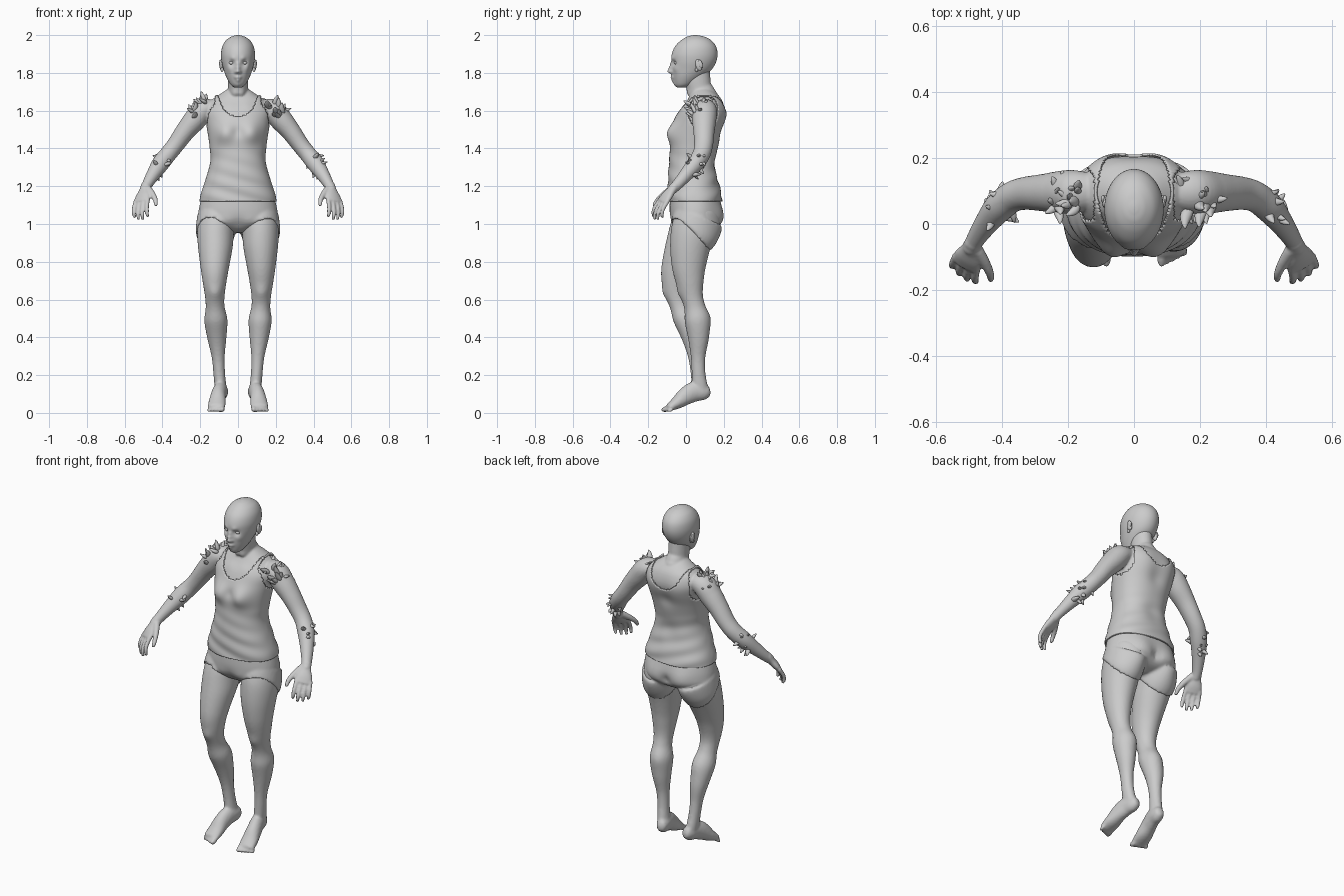
import bpy, bmesh, math, random
from mathutils import Vector, Matrix

if "Cube" in bpy.data.objects:
    bpy.data.objects.remove(bpy.data.objects["Cube"])

clay = bpy.data.materials.new("light_grey_clay")
clay.use_nodes = True
GREY = (.6, .6, .6, 1)
clay.diffuse_color = GREY
clay.node_tree.nodes["Principled BSDF"].inputs["Base Color"].default_value = GREY

Y, Z = Vector((0, 1, 0)), Vector((0, 0, 1))
SIDES = (("left", 1), ("right", -1))


def finish(name, bm):
    bmesh.ops.recalc_face_normals(bm, faces=bm.faces)
    for f in bm.faces:
        f.smooth = True
    mesh = bpy.data.meshes.new(name)
    bm.to_mesh(mesh)
    bm.free()
    mesh.materials.append(clay)
    obj = bpy.data.objects.new(name, mesh)
    bpy.context.collection.objects.link(obj)
    return obj


def fuse(name, parts, voxel, rounds):
    """Melt overlapping closed parts into one smooth surface."""
    bm = bmesh.new()
    for part in parts:
        bm.from_mesh(part.data)
        bpy.data.objects.remove(part)
    obj = finish(name, bm)
    melt = obj.modifiers.new("melt", "REMESH")
    melt.mode = "VOXEL"
    melt.voxel_size = voxel
    melt.use_smooth_shade = True
    soften = obj.modifiers.new("soften", "SMOOTH")
    soften.iterations = rounds


def spline(rows, steps):
    """Smoothly resample rows of numbers."""
    out = []
    last = len(rows) - 1
    for i in range(last):
        a, b, c, d = (rows[min(max(i + k, 0), last)] for k in (-1, 0, 1, 2))
        for j in range(steps):
            t = j / steps
            out.append([q + t / 2 * (r - p + t * (2*p - 5*q + 4*r - s + t * (3*(q - r) + s - p)))
                        for p, q, r, s in zip(a, b, c, d)])
    return out + [list(rows[-1])]


def tube(name, rows, hint=Y, n=32, steps=6, s=1, power=1, dome=.6, level=False, warp=None, cut=None):
    """Loft ellipses (x, y, z, width radius, radius along hint)."""
    rows = spline(rows, steps)
    mids = [Vector(r[:3]) for r in rows]
    rings = []
    for i, r in enumerate(rows):
        t = Z if level else (mids[min(i + 1, len(rows) - 1)] - mids[max(i - 1, 0)]).normalized()
        v = (hint - t * hint.dot(t)).normalized()
        rings.append((mids[i], t, t.cross(v), v, r[3], r[4]))
    if dome:
        def caps(ring, sign):
            c, t, u, v, a, b = ring
            return [(c + t * sign * min(a, b) * dome * math.sin(k), t, u, v,
                     a * math.cos(k), b * math.cos(k)) for k in (.4, .8, 1.15, 1.4)]
        rings = caps(rings[0], -1)[::-1] + rings + caps(rings[-1], 1)
    bm = bmesh.new()
    grid = []
    for c, t, u, v, a, b in rings:
        loop = []
        for k in range(n):
            ang = math.tau * k / n
            co, si = math.cos(ang), math.sin(ang)
            p = c + u * a * math.copysign(abs(co) ** power, co) + v * b * math.copysign(abs(si) ** power, si)
            if warp:
                p = warp(p)
            loop.append(bm.verts.new((p.x * s, p.y, p.z)))
        grid.append(loop)
    for lo, hi in zip(grid, grid[1:]):
        for k in range(n):
            bm.faces.new((lo[k], lo[k - 1], hi[k - 1], hi[k]))
    if cut:
        gone = [f for f in bm.faces if cut(f.calc_center_median())]
        bmesh.ops.delete(bm, geom=gone, context="FACES")
    else:
        bm.faces.new(grid[0])
        bm.faces.new(grid[-1])
    return finish(name, bm)


def stack(name, rows, grow=0, **options):
    """Loft level rings from (z, half width, front y, back y)."""
    return tube(name, [(0, (f + b) / 2, z, w + grow, (b - f) / 2 + grow) for z, w, f, b in rows],
                dome=0, level=True, **options)


def bumps(table):
    """Soft mirrored pushes: x, y, z, radius, push along y."""
    def warp(p):
        push = 0
        for x, y, z, rad, dy in table:
            for sx in ((1, -1) if x else (1,)):
                push += dy * math.exp(-(p - Vector((x * sx, y, z))).length_squared / rad ** 2)
        return p + Y * push
    return warp


def ball(name, centre, size, turn=0, s=1):
    bm = bmesh.new()
    place = Matrix.Translation((centre[0] * s, centre[1], centre[2]))
    bmesh.ops.create_uvsphere(bm, u_segments=20, v_segments=12, radius=1,
                              matrix=place @ Matrix.Rotation(turn, 4, "X") @ Matrix.Diagonal((*size, 1)))
    return finish(name, bm)


# Torso and vest
TORSO = [(1.12, .198, -.09, .185), (1.16, .19, -.09, .18), (1.24, .164, -.088, .163),
         (1.33, .14, -.083, .152), (1.4, .143, -.078, .162), (1.47, .152, -.073, .18),
         (1.54, .164, -.058, .2), (1.6, .172, -.035, .206), (1.65, .15, 0, .196),
         (1.685, .103, .02, .172), (1.715, .058, .035, .135)]
shape = bumps([(.075, -.08, 1.485, .055, -.034), (0, -.08, 1.49, .03, .01), (.08, .2, 1.58, .06, .008),
               (0, .2, 1.5, .05, -.012), (0, .17, 1.3, .06, -.01), (.05, -.03, 1.645, .03, -.008)])


def folds(p):
    p = shape(p)
    low = max(0, min(1, (1.42 - p.z) / .2))
    p.y += math.copysign(.003, p.y - .05) * low * math.sin(p.z * 75 + p.x * 22)
    return p


def vest_opening(p):
    neck = abs(p.x) < .115 and p.z > 1.57 + .13 * (abs(p.x) / .115) ** 3
    arm = abs(p.x) > .12 and ((p.y - .09) / .08) ** 2 + ((p.z - 1.6) / .095) ** 2 < 1
    return neck or arm or p.z > 1.705


body = [stack("torso", TORSO, -.004, n=64, power=.9, warp=shape)]
vest = stack("vest", TORSO, .003, n=112, steps=7, power=.9, warp=folds, cut=vest_opening)
shell = vest.modifiers.new("cloth", "SOLIDIFY")
shell.thickness = .007
shell.offset = 0

# Head, neck and face
HEAD = [(1.722, .018, -.045, 0), (1.735, .036, -.056, .03), (1.755, .05, -.064, .06),
        (1.785, .065, -.071, .1), (1.82, .077, -.074, .138), (1.86, .087, -.077, .16),
        (1.9, .09, -.075, .167), (1.94, .083, -.058, .159), (1.972, .064, -.027, .134),
        (1.991, .037, .005, .1), (1.998, .016, .03, .07), (2, .003, .045, .055)]
FACE = [(0, -.075, 1.808, .013, -.024), (0, -.075, 1.828, .012, -.014), (0, -.075, 1.848, .011, -.007),
        (.013, -.075, 1.804, .008, -.008), (.034, -.068, 1.853, .017, .013), (.028, -.072, 1.876, .014, -.005),
        (.05, -.05, 1.82, .02, -.006), (0, -.071, 1.777, .013, -.01), (.014, -.069, 1.776, .009, -.004),
        (0, -.066, 1.76, .012, -.008), (0, -.073, 1.768, .005, .007), (0, -.06, 1.738, .018, -.006)]
stack("head", HEAD, n=96, steps=8, warp=bumps(FACE))
body.append(tube("neck", [(0, .09, 1.6, .1, .08), (0, .09, 1.66, .076, .082), (0, .083, 1.69, .06, .072),
                          (0, .07, 1.72, .053, .066), (0, .062, 1.76, .053, .068), (0, .06, 1.81, .053, .066)],
                 warp=bumps([(.022, .015, 1.69, .018, -.008), (0, .01, 1.67, .012, .008)])))

# Shorts
SHORTS = [(1.2, .17, -.078, .16), (1.13, .195, -.085, .178), (1.06, .21, -.087, .185),
          (1.01, .205, -.08, .18), (.975, .14, -.045, .15), (.955, .04, 0, .1)]
shorts = [stack("pelvis", SHORTS, n=64, power=.92,
                warp=bumps([(.095, .18, 1.04, .075, .022), (0, .2, 1.02, .03, -.022), (0, -.08, 1, .04, .012)]))]

# Limbs
LEG = [(.105, .06, 1.06, .1, .11), (.118, .04, .97, .098, .118), (.12, .022, .88, .092, .107),
       (.123, .015, .78, .077, .091), (.124, .02, .7, .064, .075), (.123, .032, .62, .052, .058),
       (.121, .046, .56, .05, .056), (.117, .06, .49, .061, .067), (.112, .066, .4, .051, .056),
       (.105, .064, .3, .035, .039), (.1, .066, .22, .031, .036), (.095, .071, .16, .031, .04),
       (.09, .078, .12, .031, .042)]
FOOT = [(.082, .112, .115, .028, .034), (.086, .09, .112, .034, .045), (.094, .045, .112, .037, .053),
        (.104, 0, .09, .04, .048), (.11, -.045, .056, .046, .035), (.115, -.088, .03, .047, .021)]
ARM = [(.13, .1, 1.615, .045, .055), (.185, .098, 1.6, .06, .066), (.23, .096, 1.55, .06, .064),
       (.28, .095, 1.49, .052, .056), (.33, .093, 1.42, .046, .05), (.37, .082, 1.37, .045, .047),
       (.41, .05, 1.32, .046, .045), (.45, 0, 1.26, .036, .036), (.48, -.045, 1.21, .028, .029),
       (.495, -.075, 1.18, .026, .025)]
knee = bumps([(.123, -.03, .635, .035, -.01), (.1, .11, .5, .04, .006), (.1, .15, 1, .06, .02)])


def right_step(p):
    """The right knee is carried forward."""
    p = knee(p)
    return p - Y * .08 * math.exp(-((p.z - .62) / .25) ** 2)


along = Vector((.19, -.6, -.78)).normalized()
across = Vector((.8, .6, 0))
across = (across - along * across.dot(along)).normalized()
back = along.cross(across)
wrist = Vector((.493, -.07, 1.188))


def hand_tube(name, path, shift, s, n=16):
    """Loft in hand space: along, across, back, half width, half thickness."""
    rows = [(*(wrist + along * a + across * (w + shift * a) + back * b), r, h) for a, w, b, r, h in path]
    return tube(name, rows, hint=back, s=s, n=n, steps=4)


for side, s in SIDES:
    stance = knee if s > 0 else right_step

    def hem(p):
        """Shorts legs hang lower at the back."""
        return stance(p) - Z * .13 * p.y

    leg = [tube("leg", LEG, s=s, n=40, warp=stance), tube("foot", FOOT, hint=Z, s=s)]
    for i in range(5):
        big = .016 - .002 * min(i, 3)
        leg.append(ball("toe", (.083 + .018 * i, -.107 + .006 * i, .02 - .0015 * i),
                        (big * .8, .026 - .002 * i, big), .25, s))
    fuse(side + "_leg", leg, .008, 3)

    cuff = [(x, y + .002, z, a + .008, b + .008) for x, y, z, a, b in spline(LEG[:3], 3)[1:4]]
    cuff.append((.1185, .037, .962, .104, .124))
    shorts.append(tube("shorts_leg", cuff, s=s, n=48, dome=.03, warp=hem))

    body.append(tube("arm", ARM, s=s))
    body.append(hand_tube("palm", [(-.02, 0, 0, .026, .023), (.015, 0, 0, .031, .021),
                                   (.055, 0, 0, .045, .021), (.09, 0, 0, .047, .016)], 0, s, 24))
    for i, size in enumerate((.09, .102, .096, .078)):
        spot = -.037 + .0245 * i
        body.append(hand_tube("finger", [(.075, spot, 0, .012, .012), (.09 + size * .4, spot * 1.1, -.004, .011, .011),
                                         (.09 + size * .75, spot * 1.15, -.016, .01, .01),
                                         (.083 + size, spot * 1.1, -.032, .008, .008)], .02, s))
    body.append(hand_tube("thumb", [(.005, -.02, -.004, .019, .018), (.045, -.053, -.008, .016, .015),
                                    (.085, -.077, -.012, .013, .012), (.118, -.084, -.018, .009, .009)], 0, s))
    ball(side + "_eye", (.034, -.051, 1.853), (.014, .012, .01), 0, s)
    ball(side + "_ear", (.088, .068, 1.842), (.01, .018, .031), .25, s)
    ball(side + "_ear_lobe", (.084, .056, 1.817), (.008, .009, .012), 0, s)
    ball(side + "_ear_rim", (.094, .076, 1.848), (.006, .011, .022), .3, s)

fuse("skin_upper_body", body, .006, 1)
fuse("shorts", shorts, .008, 2)


# Petal-like growths on shoulders and forearms
def growths(name, start, end, spread, lean, count, length, seed, s):
    rng = random.Random(seed)
    bm = bmesh.new()
    start, end, lean = Vector(start), Vector(end), Vector(lean)
    axis = (end - start).normalized()
    for i in range(count):
        out = Vector([rng.uniform(-1, 1) for _ in range(3)])
        out = ((out - axis * out.dot(axis)).normalized() + lean).normalized()
        root = start.lerp(end, (i + .5) / count) + out * spread
        tip = (out + axis * rng.uniform(-.8, .8)).normalized()
        size = length * rng.uniform(.6, 1)
        turn = tip.to_track_quat("Z", "Y").to_matrix().to_4x4()
        new = bmesh.ops.create_uvsphere(bm, u_segments=12, v_segments=8, radius=1)["verts"]
        for v in new:
            taper = 1 - .4 * v.co.z
            bend = .12 * v.co.z ** 2
            v.co = Vector((v.co.x * .26 * taper + bend, v.co.y * .2 * taper, v.co.z * .6)) * size
        bmesh.ops.transform(bm, verts=new, matrix=Matrix.Translation(root) @ turn)
    for v in bm.verts:
        v.co.x *= s
    finish(name, bm)


for side, s in SIDES:
    growths(side + "_shoulder_growths", (.15, .075, 1.615), (.235, .08, 1.545), .064,
            (.2, -.15, 1), 20, .068, 7 + s, s)
    growths(side + "_forearm_growths", (.38, .075, 1.355), (.44, .01, 1.275), .042,
            (.4, .3, .1), 12, .056, 21 + s, s)
